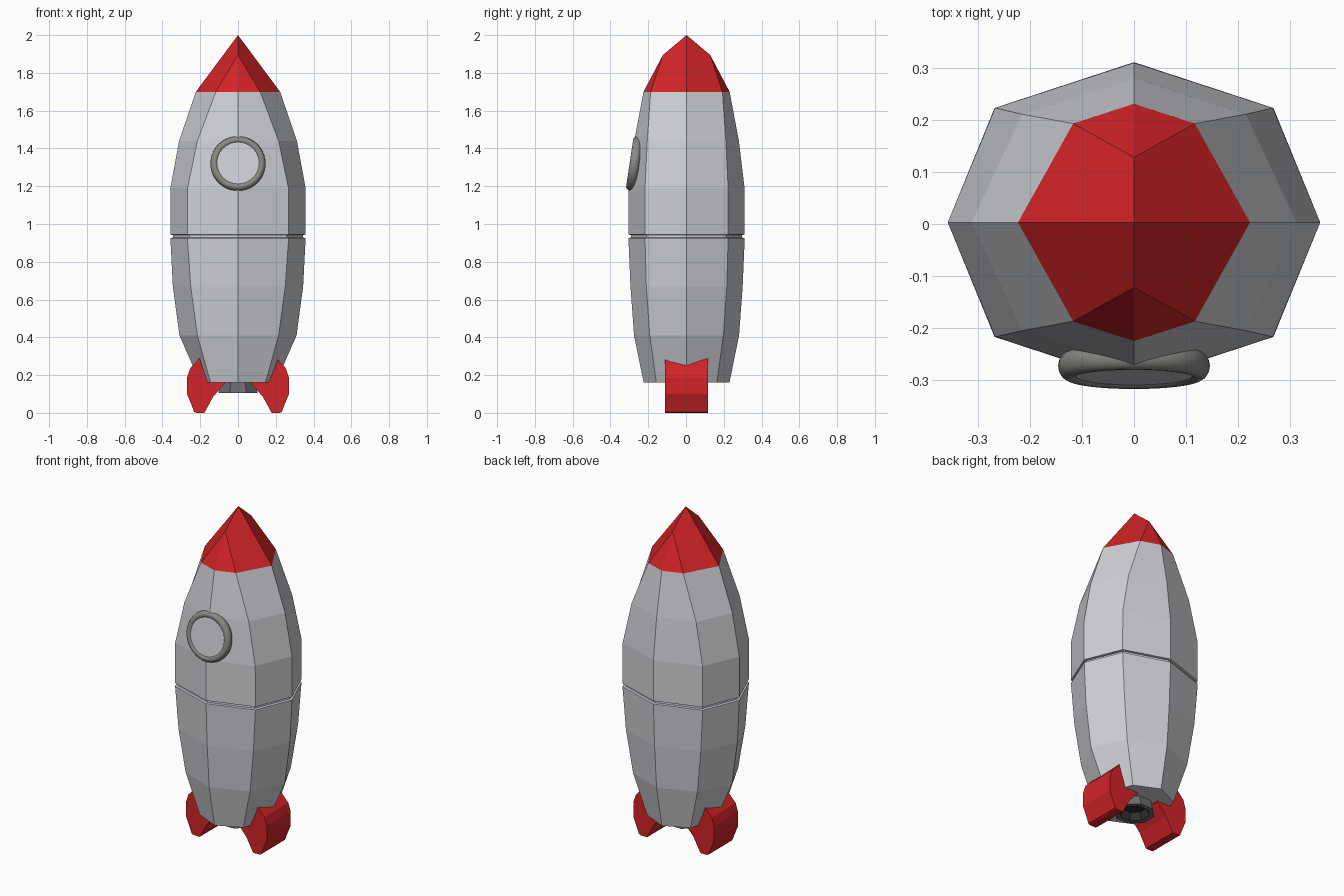
import bpy, bmesh, math
from mathutils import Matrix, Vector

if "Cube" in bpy.data.objects:
    bpy.data.objects.remove(bpy.data.objects["Cube"])

YC = 0.003  # hull axis offset, the window ring balances it


def material(name, rgb):
    m = bpy.data.materials.new(name)
    m.diffuse_color = (*rgb, 1)
    m.use_nodes = True
    m.node_tree.nodes["Principled BSDF"].inputs["Base Color"].default_value = m.diffuse_color
    return m


HULL = material("light grey", (0.62, 0.63, 0.66))
RED = material("red", (0.65, 0.017, 0.02))
RIM = material("warm grey", (0.25, 0.25, 0.235))
ENGINE = material("engine grey", (0.15, 0.15, 0.16))
DARK = material("dark throat", (0.03, 0.03, 0.033))


def finish(name, verts, faces, mats, rule=None):
    me = bpy.data.meshes.new(name)
    me.from_pydata(verts, [], faces)
    bm = bmesh.new()
    bm.from_mesh(me)
    bmesh.ops.recalc_face_normals(bm, faces=bm.faces)
    bm.to_mesh(me)
    bm.free()
    for m in mats:
        me.materials.append(m)
    if rule:
        for p in me.polygons:
            p.material_index = rule(p)
    ob = bpy.data.objects.new(name, me)
    bpy.context.collection.objects.link(ob)
    return ob


def octagon(z, rx, dx, ry, dy):
    pts = [(rx, 0), (dx, dy), (0, ry), (-dx, dy), (-rx, 0), (-dx, -dy), (0, -ry), (dx, -dy)]
    return [(x, y + YC, z) for x, y in pts]


def bridge(rings, n):
    return [(r * n + i, r * n + (i + 1) % n, (r + 1) * n + (i + 1) % n, (r + 1) * n + i)
            for r in range(rings - 1) for i in range(n)]


# Hull: stacked octagons (z, side, diagonal x, front, diagonal y) with a groove
levels = [
    (0.16, 0.20, 0.145, 0.227, 0.160),
    (0.41, 0.31, 0.215, 0.278, 0.195),
    (0.67, 0.345, 0.25, 0.297, 0.213),
    (0.926, 0.358, 0.268, 0.308, 0.22),
    (0.928, 0.343, 0.256, 0.294, 0.21),
    (0.942, 0.343, 0.256, 0.294, 0.21),
    (0.944, 0.358, 0.268, 0.308, 0.22),
    (1.19, 0.358, 0.267, 0.307, 0.22),
    (1.44, 0.312, 0.215, 0.277, 0.208),
    (1.70, 0.223, 0.117, 0.228, 0.19),
]
verts = [v for l in levels for v in octagon(*l)]
faces = bridge(len(levels), 8) + [tuple(range(8))]
finish("hull", verts, faces, [HULL])

# Nose: two knuckles front and back below a ridge to the tip
nv = octagon(*levels[-1]) + [(0, YC, 2.0), (0, YC + 0.125, 1.895), (0, YC - 0.125, 1.895)]
nf = [(8, 0, 1, 9), (9, 1, 2), (9, 2, 3), (8, 9, 3, 4),
      (8, 4, 5, 10), (10, 5, 6), (10, 6, 7), (8, 10, 7, 0), tuple(range(8))]
finish("nose_cone", nv, nf, [RED])

# Engine nozzle: hollow octagonal cup with a dark throat
cup = [(0.17, 0.10), (0.105, 0.112), (0.105, 0.085), (0.15, 0.07)]
nz = [(r * math.cos(k * math.pi / 4 + math.pi / 8), r * math.sin(k * math.pi / 4 + math.pi / 8) + YC, z)
      for z, r in cup for k in range(8)]
finish("engine_nozzle", nz, bridge(4, 8) + [tuple(range(24, 32)), tuple(range(8))],
       [ENGINE, DARK], lambda p: 1 if p.index >= 16 else 0)

# Fins: thick profile plates, mirrored left and right
profile = [(0.17, 0.32), (0.20, 0.293), (0.254, 0.235), (0.27, 0.185), (0.27, 0.10),
           (0.245, 0.04), (0.232, 0.005), (0.22, 0.0), (0.178, 0.0), (0.132, 0.085),
           (0.07, 0.155), (0.07, 0.22)]
n = len(profile)
for side, name in ((-1, "left_fin"), (1, "right_fin")):
    fv = [(side * x, y + YC, z) for y in (-0.114, 0.114) for x, z in profile]
    finish(name, fv, bridge(2, n) + [tuple(range(n)), tuple(range(n, 2 * n))], [RED])

# Porthole: rounded rim and flat pane, tilted to the hull wall
tilt = math.radians(8.5)
frame = Matrix.Translation((0, -0.273, 1.32)) @ Matrix.Rotation(math.pi / 2 - tilt, 4, 'X')
seg, sec = 40, 14
rv = []
for i in range(seg):
    a = 2 * math.pi * i / seg
    for j in range(sec):
        b = 2 * math.pi * j / sec
        r = 0.125 + 0.021 * math.cos(b)
        rv.append(frame @ Vector((r * math.cos(a), r * math.sin(a), 0.026 * math.sin(b))))
rf = [(i * sec + j, i * sec + (j + 1) % sec, (i + 1) % seg * sec + (j + 1) % sec, (i + 1) % seg * sec + j)
      for i in range(seg) for j in range(sec)]
rim = finish("porthole_rim", rv, rf, [RIM])
rim.data.polygons.foreach_set("use_smooth", [True] * len(rim.data.polygons))
pane = [frame @ Vector((0.118 * math.cos(2 * math.pi * i / seg), 0.118 * math.sin(2 * math.pi * i / seg), z))
        for z in (0.012, 0.02) for i in range(seg)]
finish("porthole_pane", pane, bridge(2, seg) + [tuple(range(seg)), tuple(range(seg, 2 * seg))], [HULL])
